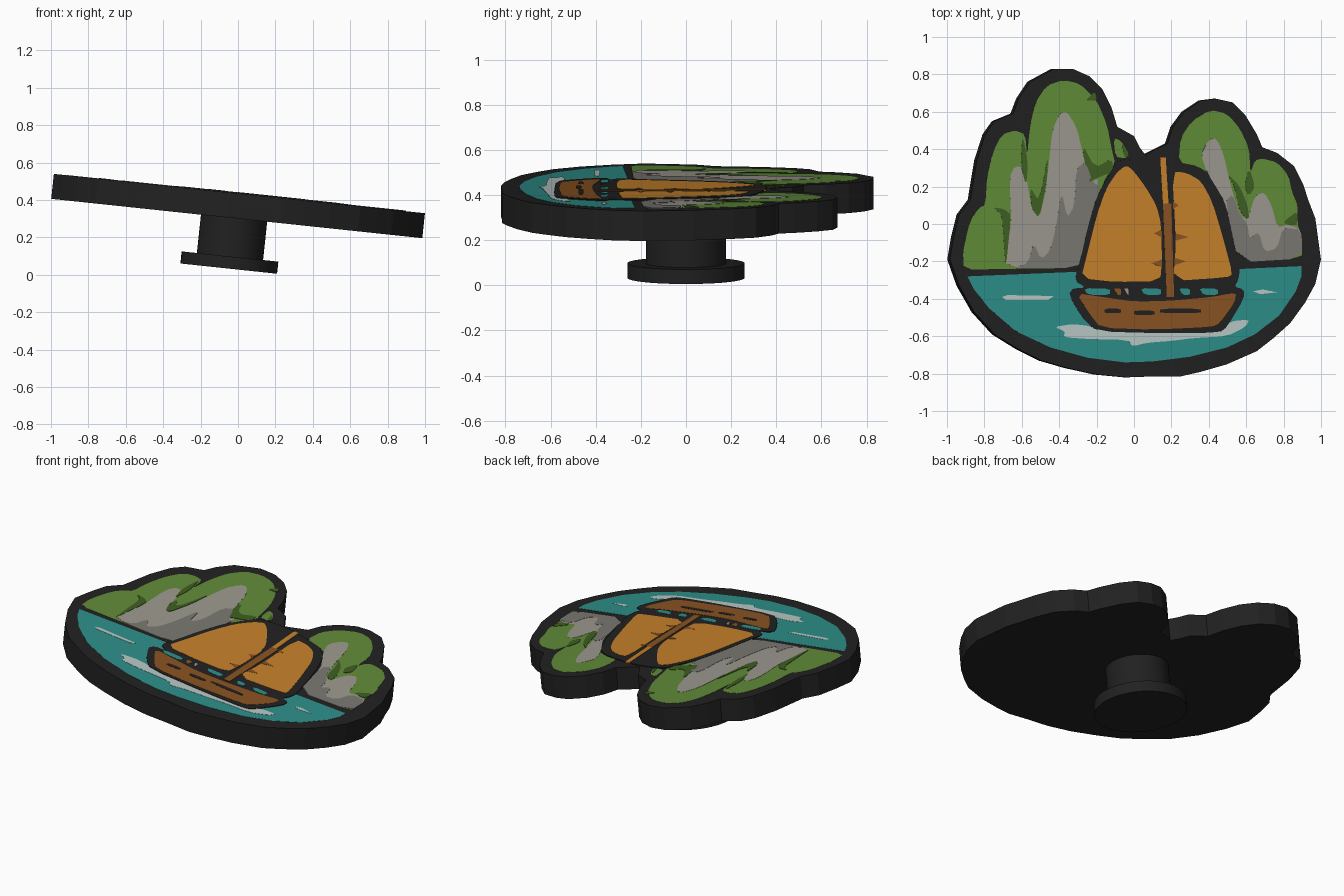
import bpy, bmesh, math
from mathutils import Matrix

# Everything is laid out flat (face at z = 0), then tilted by this frame
TILT = Matrix.Translation((0, 0, 0.435)) @ Matrix.Rotation(math.radians(6.05), 4, 'Y')
STEP = 0.0012  # height of one enamel layer


def srgb(h):
    c = [int(h[i:i + 2], 16) / 255 for i in (0, 2, 4)]
    return [v / 12.92 if v <= 0.04045 else ((v + 0.055) / 1.055) ** 2.4 for v in c] + [1]


MATS = {}
for name, code in {"black": "212121", "teal": "2D8F8A", "green": "618C39",
                   "dark_green": "3F5F22", "light_grey": "9D9990", "dark_grey": "7B7871",
                   "orange": "C7822B", "brown": "8A5320", "foam_white": "BAC9C5"}.items():
    MATS[name] = bpy.data.materials.new(name)
    MATS[name].diffuse_color = srgb(code)


def soften(pts, k=0.2):
    """Cut each corner of a closed polygon once."""
    out = []
    for (ax, ay), (bx, by) in zip(pts, pts[1:] + pts[:1]):
        out += [(ax + (bx - ax) * k, ay + (by - ay) * k),
                (bx + (ax - bx) * k, by + (ay - by) * k)]
    return out


def add(name, bm, color):
    bmesh.ops.recalc_face_normals(bm, faces=bm.faces)
    me = bpy.data.meshes.new(name)
    bm.to_mesh(me)
    bm.free()
    me.materials.append(MATS[color])
    ob = bpy.data.objects.new(name, me)
    bpy.context.collection.objects.link(ob)
    ob.matrix_world = TILT
    return ob


def slab(name, pts, color, z0, z1):
    bm = bmesh.new()
    face = bm.faces.new([bm.verts.new((x, y, z0)) for x, y in pts])
    top = bmesh.ops.extrude_face_region(bm, geom=[face])["geom"]
    bmesh.ops.translate(bm, vec=(0, 0, z1 - z0),
                        verts=[v for v in top if isinstance(v, bmesh.types.BMVert)])
    bmesh.ops.triangulate(bm, faces=[f for f in bm.faces if len(f.verts) > 4])
    return add(name, bm, color)


def paint(name, color, layer, pts, soft=True):
    slab(name, soften(pts) if soft else pts, color, 0, layer * STEP)


def disc(name, r, z0, z1):
    bm = bmesh.new()
    bmesh.ops.create_cone(bm, cap_ends=True, segments=48, radius1=r, radius2=r, depth=z1 - z0,
                          matrix=Matrix.Translation((-0.007, 0, (z0 + z1) / 2)))
    ob = add(name, bm, "black")
    for p in ob.data.polygons:
        p.use_smooth = len(p.vertices) == 4
    for e in ob.data.edges:  # sharp rims
        a, b = (ob.data.vertices[i].co.z for i in e.vertices)
        e.use_edge_sharp = abs(a - b) < 1e-5


# Body: thick outlined plate
slab("body_plate", [
    (-0.43, 0.83), (-0.33, 0.83), (-0.24, 0.79), (-0.17, 0.72), (-0.12, 0.62), (-0.09, 0.52),
    (0, 0.47), (0.03, 0.41), (0.06, 0.37), (0.12, 0.40), (0.18, 0.43), (0.21, 0.52),
    (0.27, 0.60), (0.36, 0.66), (0.44, 0.67), (0.53, 0.65), (0.60, 0.58), (0.66, 0.48),
    (0.69, 0.41), (0.77, 0.38), (0.86, 0.31), (0.91, 0.21), (0.94, 0.12), (0.975, 0.03),
    (0.99, -0.08), (1.005, -0.19), (0.975, -0.32), (0.92, -0.42), (0.84, -0.53), (0.75, -0.61),
    (0.66, -0.68), (0.50, -0.75), (0.36, -0.79), (0.25, -0.815), (0.1, -0.815), (-0.04, -0.82),
    (-0.2, -0.805), (-0.36, -0.77), (-0.50, -0.73), (-0.62, -0.67), (-0.75, -0.59),
    (-0.86, -0.47), (-0.94, -0.33), (-0.99, -0.19), (-0.97, -0.07), (-0.94, 0.05),
    (-0.88, 0.13), (-0.865, 0.22), (-0.845, 0.34), (-0.80, 0.48), (-0.75, 0.55),
    (-0.65, 0.59), (-0.62, 0.67), (-0.56, 0.76)], "black", -0.134, 0)

# Plug on the back: stem and flange
disc("stem", 0.178, -0.345, -0.13)
disc("flange", 0.26, -0.405, -0.34)

# Water, foam and ripples
paint("water", "teal", 1, [
    (-0.895, -0.28), (-0.29, -0.255), (0.58, -0.24), (0.90, -0.225), (0.90, -0.28),
    (0.87, -0.36), (0.78, -0.49), (0.65, -0.59), (0.5, -0.66), (0.3, -0.71), (0.1, -0.735),
    (-0.05, -0.74), (-0.25, -0.715), (-0.45, -0.66), (-0.6, -0.59), (-0.64, -0.57),
    (-0.78, -0.45), (-0.86, -0.35)], False)
paint("foam", "foam_white", 2, [
    (-0.43, -0.55), (-0.33, -0.535), (-0.24, -0.545), (-0.18, -0.57), (0.2, -0.57),
    (0.46, -0.57), (0.52, -0.52), (0.62, -0.51), (0.60, -0.55), (0.50, -0.60), (0.32, -0.61),
    (0.2, -0.625), (0.07, -0.635), (-0.01, -0.655), (-0.03, -0.62), (-0.25, -0.615),
    (-0.38, -0.605), (-0.37, -0.575)])
paint("ripple_left", "foam_white", 2, [(-0.71, -0.39), (-0.68, -0.38), (-0.43, -0.385),
                                       (-0.46, -0.405), (-0.69, -0.405)], False)
paint("ripple_right", "foam_white", 2, [(0.64, -0.36), (0.69, -0.35), (0.77, -0.365),
                                        (0.68, -0.375)], False)

# Left hills
paint("left_hills", "green", 1, [
    (-0.915, -0.245), (-0.92, -0.14), (-0.88, 0.02), (-0.83, 0.09), (-0.80, 0.10),
    (-0.79, 0.25), (-0.76, 0.38), (-0.71, 0.48), (-0.64, 0.50), (-0.585, 0.48),
    (-0.575, 0.36), (-0.56, 0.52), (-0.53, 0.65), (-0.47, 0.74), (-0.38, 0.77),
    (-0.29, 0.75), (-0.20, 0.66), (-0.145, 0.53), (-0.12, 0.40), (-0.10, 0.32),
    (-0.17, 0.22), (-0.27, -0.15), (-0.30, -0.235), (-0.70, -0.24)])
paint("bush", "green", 1, [(-0.11, 0.46), (-0.07, 0.445), (-0.025, 0.37), (-0.05, 0.35),
                           (-0.10, 0.36)])
paint("left_cliff", "light_grey", 2, [
    (-0.70, -0.235), (-0.68, -0.1), (-0.66, 0.0), (-0.67, 0.25), (-0.64, 0.31), (-0.59, 0.30),
    (-0.57, 0.20), (-0.55, 0.08), (-0.51, 0.03), (-0.48, 0.15), (-0.46, 0.3), (-0.44, 0.5),
    (-0.40, 0.59), (-0.36, 0.60), (-0.31, 0.52), (-0.28, 0.40), (-0.24, 0.22), (-0.18, 0.25),
    (-0.27, -0.15), (-0.30, -0.235)])
paint("left_cliff_shade", "dark_grey", 3, [
    (-0.65, -0.237), (-0.57, -0.21), (-0.54, -0.10), (-0.50, -0.19), (-0.45, -0.14),
    (-0.42, -0.02), (-0.39, 0.18), (-0.36, 0.03), (-0.32, 0.10), (-0.31, 0.3), (-0.26, 0.33),
    (-0.22, 0.22), (-0.18, 0.2), (-0.27, -0.15), (-0.30, -0.235)])
for i, pts in enumerate([
        [(-0.60, 0.48), (-0.57, 0.33), (-0.58, 0.2), (-0.61, 0.32)],
        [(-0.76, 0.09), (-0.70, 0.08), (-0.66, 0.05), (-0.69, -0.24), (-0.70, -0.1), (-0.71, 0.05)],
        [(-0.26, 0.66), (-0.21, 0.71), (-0.2, 0.66)],
        [(-0.56, 0.2), (-0.55, 0.08), (-0.51, 0.03), (-0.47, 0.22), (-0.46, 0.38), (-0.51, 0.12)],
        [(-0.28, 0.43), (-0.25, 0.22), (-0.19, 0.25), (-0.11, 0.28), (-0.12, 0.35), (-0.21, 0.30)],
        [(-0.07, 0.44), (-0.025, 0.37), (-0.05, 0.35)]]):
    paint(f"left_foliage_shade_{i}", "dark_green", 3, pts)

# Right hills
paint("right_hills", "green", 1, [
    (0.24, 0.33), (0.25, 0.46), (0.31, 0.55), (0.41, 0.61), (0.50, 0.59), (0.57, 0.51),
    (0.62, 0.40), (0.625, 0.27), (0.65, 0.34), (0.69, 0.35), (0.77, 0.33), (0.83, 0.26),
    (0.85, 0.17), (0.88, 0.10), (0.88, 0.0), (0.90, -0.1), (0.905, -0.185), (0.56, -0.205),
    (0.5, 0.1), (0.42, 0.26), (0.34, 0.31)])
paint("right_cliff", "light_grey", 2, [
    (0.39, 0.28), (0.36, 0.37), (0.40, 0.45), (0.44, 0.46), (0.48, 0.38), (0.52, 0.2),
    (0.57, 0.05), (0.61, 0.02), (0.65, 0.15), (0.70, 0.17), (0.74, 0.10), (0.77, -0.02),
    (0.83, 0.0), (0.9, -0.03), (0.905, -0.185), (0.56, -0.205), (0.5, 0.1)])
paint("right_cliff_shade", "dark_grey", 3, [
    (0.49, 0.12), (0.53, 0.16), (0.57, 0.05), (0.61, 0.0), (0.62, -0.08), (0.67, -0.04),
    (0.70, -0.15), (0.77, -0.13), (0.80, -0.02), (0.9, -0.03), (0.905, -0.185), (0.56, -0.205)])
for i, pts in enumerate([
        [(0.50, 0.27), (0.54, 0.20), (0.57, 0.06), (0.62, 0.02), (0.61, 0.1), (0.57, 0.2)],
        [(0.80, 0.01), (0.88, 0.07), (0.88, 0.0), (0.84, -0.01)],
        [(0.59, 0.2), (0.62, 0.30), (0.65, 0.2), (0.62, 0.15)]]):
    paint(f"right_foliage_shade_{i}", "dark_green", 3, pts)

# Boat: dark backing, sails, mast, hull
paint("boat_outline", "black", 4, [
    (-0.32, -0.30), (-0.29, -0.2), (-0.25, -0.02), (-0.2, 0.15), (-0.13, 0.27), (-0.10, 0.33),
    (-0.03, 0.35), (0.09, 0.36), (0.25, 0.33), (0.35, 0.30), (0.42, 0.24), (0.48, 0.10),
    (0.53, -0.08), (0.57, -0.24), (0.56, -0.30), (0.54, -0.335), (0.59, -0.35), (0.59, -0.4),
    (0.5, -0.55), (0.46, -0.58), (0.2, -0.585), (-0.2, -0.575), (-0.28, -0.5), (-0.35, -0.38),
    (-0.33, -0.345), (-0.26, -0.34)])
paint("left_sail", "orange", 5, [
    (-0.285, -0.29), (-0.25, -0.15), (-0.2, 0.05), (-0.15, 0.19), (-0.09, 0.28), (-0.04, 0.315),
    (0.0, 0.28), (0.06, 0.2), (0.12, 0.1), (0.145, 0.0), (0.15, -0.2), (0.14, -0.305),
    (-0.1, -0.31)])
paint("right_sail", "orange", 5, [
    (0.205, 0.28), (0.28, 0.275), (0.36, 0.23), (0.42, 0.12), (0.48, -0.08), (0.53, -0.27),
    (0.5, -0.285), (0.21, -0.305), (0.225, -0.1)])
paint("mast_top", "orange", 6, [(0.14, 0.355), (0.17, 0.355), (0.185, 0.11), (0.155, 0.11)], False)
paint("mast", "brown", 6, [(0.155, 0.11), (0.20, 0.11), (0.215, -0.39), (0.175, -0.39)], False)
for i, (x, y, d) in enumerate([(0.145, -0.05, -0.04), (0.15, -0.21, -0.06), (0.222, -0.07, 0.07),
                               (0.218, -0.2, 0.06), (0.21, 0.1, 0.03)]):
    paint(f"sail_crease_{i}", "brown", 6, [(x, y + 0.02), (x + d, y), (x, y - 0.02)], False)
paint("hull", "brown", 5, [
    (-0.31, -0.37), (-0.17, -0.39), (0, -0.415), (0.2, -0.41), (0.42, -0.39), (0.55, -0.365),
    (0.54, -0.42), (0.46, -0.53), (0.42, -0.55), (0.1, -0.565), (-0.18, -0.555), (-0.24, -0.48)])
for i, (a, b, y) in enumerate([(-0.16, -0.07, -0.465), (0.0, 0.11, -0.475), (0.14, 0.36, -0.465)]):
    paint(f"hull_seam_{i}", "black", 6, [(a, y + 0.012), (b, y + 0.012), (b, y - 0.012),
                                         (a, y - 0.012)])

# Gaps between sails and hull, plus small deck details
for i, (a, b, c) in enumerate([(-0.27, -0.13, "teal"), (-0.11, -0.07, "brown"),
                               (-0.055, -0.03, "light_grey"), (0.035, 0.145, "teal"),
                               (0.24, 0.3, "teal"), (0.35, 0.45, "teal")]):
    paint(f"deck_gap_{i}", c, 5, [(a, -0.343), (b, -0.345), (b, -0.38), (a + 0.02, -0.378)])
